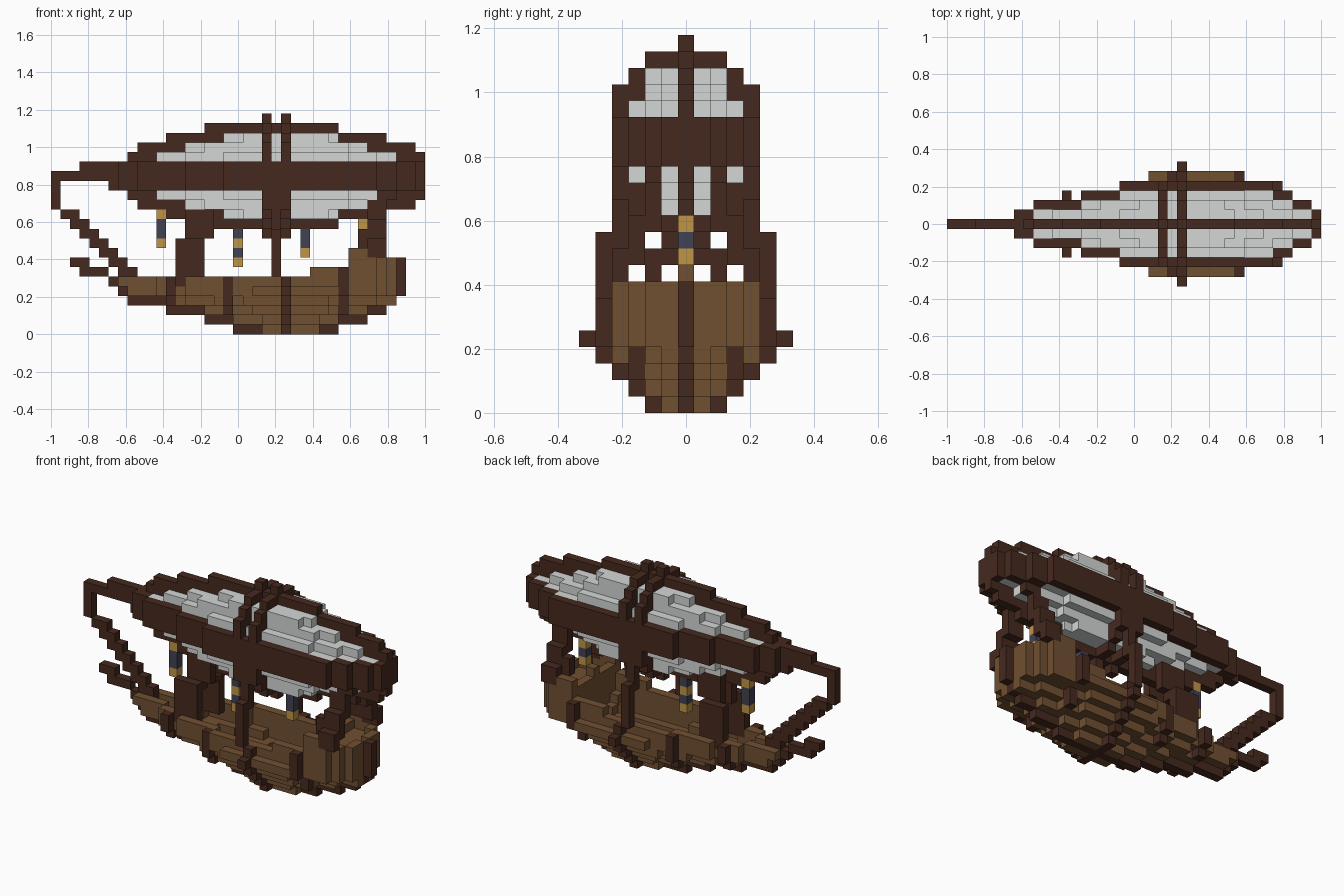
import bpy
import bmesh
from mathutils import Vector

if "Cube" in bpy.data.objects:
    bpy.data.objects.remove(bpy.data.objects["Cube"], do_unlink=True)

UNIT = 2 / 39          # edge of one block
cells = {}             # (i, j, k) -> part name
colours = {}           # part name -> material


def material(name, rgb):
    mat = bpy.data.materials.new(name)
    mat.use_nodes = True
    mat.diffuse_color = (*rgb, 1)
    mat.node_tree.nodes["Principled BSDF"].inputs["Base Color"].default_value = (*rgb, 1)
    return mat


dark_wood = material("dark wood", (0.06, 0.022, 0.013))
plank_wood = material("plank wood", (0.165, 0.08, 0.032))
canvas = material("pale canvas", (0.66, 0.68, 0.67))
brass = material("brass", (0.53, 0.3, 0.064))
slate = material("slate blue", (0.052, 0.054, 0.085))


def box(part, mat, i, j, k):
    """Fill inclusive block ranges, mirrored across the centre plane."""
    colours[part] = mat
    for a in range(i[0], i[1] + 1):
        for b in range(j[0], j[1] + 1):
            for c in range(k[0], k[1] + 1):
                cells[a, b, c] = cells[a, -b, c] = part


def shape(steps):
    """Stepped plan outline: half width for each i."""
    width = {}
    for first, last, w in steps:
        for i in range(first, last + 1):
            width[i] = max(w, width.get(i, 0))
    return width


def layer(part, mat, steps, k):
    for i, w in shape(steps).items():
        box(part, mat, (i, i), (0, w), (k, k))


def rim(part, mat, steps, k):
    """Only the outline of a stepped plan."""
    width = shape(steps)
    for i, w in width.items():
        inner = min(width.get(i - 1, -1), width.get(i + 1, -1), w - 1)
        box(part, mat, (i, i), (max(inner + 1, 0), w), (k, k))


# Hull: stepped layers, raised sides and stern deck
hull_plans = [
    [(22, 27, 1)],
    [(19, 29, 1), (22, 27, 2)],
    [(16, 32, 1), (18, 30, 2), (21, 28, 3)],
    [(12, 35, 1), (14, 33, 2), (17, 29, 3), (20, 28, 4)],
    [(8, 36, 0), (8, 35, 1), (11, 35, 2), (14, 34, 3), (19, 33, 4), (21, 29, 5)],
]
side_plan = [(7, 36, 0), (7, 35, 1), (11, 35, 2), (14, 34, 3), (19, 33, 4)]
castle_plan = [(31, 36, 0), (31, 35, 2), (31, 34, 3), (31, 33, 4)]
for k, plan in enumerate(hull_plans):
    layer("hull", plank_wood, plan, k)
rim("hull", plank_wood, side_plan, 5)
layer("stern_deck", plank_wood, castle_plan, 5)
layer("stern_deck", plank_wood, castle_plan, 6)
rim("stern_deck", plank_wood, castle_plan, 7)
box("stern_deck", plank_wood, (27, 30), (4, 4), (6, 6))
box("helm", plank_wood, (31, 31), (0, 0), (7, 8))
box("stern_deck", plank_wood, (31, 32), (4, 4), (8, 8))

# Keel, stem and sternpost
for k, ends in enumerate([(19, 29), (16, 32), (12, 34), (8, 35), (7, 10), (6, 8)]):
    box("keel", dark_wood, ends, (0, 0), (k, k))
box("sternpost", dark_wood, (36, 36), (0, 0), (4, 7))
box("prow", dark_wood, (3, 5), (0, 0), (6, 6))
box("prow", dark_wood, (2, 3), (0, 0), (7, 7))

# Open hold: keep a shell one block thick ahead of the stern deck
solid = set(cells)
for i, j, k in solid:
    around = {(i - 1, j, k), (i + 1, j, k), (i, j - 1, k), (i, j + 1, k), (i, j, k - 1)}
    if i < 31 and around <= solid and (i, j, 5) not in solid:
        del cells[i, j, k]

# Ribs stand one block proud of the hull sides
for i in (12, 18, 24, 30):
    for k in range(8):
        row = [j for (a, j, c), p in cells.items()
               if (a, c) == (i, k) and p in ("hull", "stern_deck")]
        if row:
            box("ribs", dark_wood, (i, i), (max(row) + 1, max(row) + 1), (k, k))
box("ribs", dark_wood, (24, 24), (0, 1), (0, 0))

# Balloon: pale canvas layers, mirrored above and below the belt
belt_plan = [(7, 38, 1), (9, 37, 2), (14, 35, 3), (18, 33, 4)]
canvas_plans = [
    [(11, 35, 1), (14, 33, 2), (18, 30, 3)],
    [(14, 32, 1), (16, 30, 2)],
    [(18, 29, 1), (20, 28, 2)],
]
MID = 16
for k in (15, 16, 17):
    layer("balloon", canvas, [(i, i, w - 1) for i, w in shape(belt_plan).items()], k)
    rim("belt", dark_wood, belt_plan, k)
for n, plan in enumerate(canvas_plans):
    for k in (MID + 2 + n, MID - 2 - n):
        layer("balloon", canvas, plan, k)

# Spine along the balloon's centre line
for n, ends in enumerate([(8, 38), (9, 37), (12, 34), (16, 29)]):
    for k in (MID + 2 + n, MID - 2 - n):
        box("spine", dark_wood, ends, (0, 0), (k, k))
box("spine", dark_wood, (7, 38), (0, 0), (15, 17))

# Twin hoops around the balloon
for i in (22, 24):
    for n, (inner, outer) in enumerate([(4, 4), (3, 4), (3, 3), (1, 2), (0, 0)]):
        for k in (MID + 2 + n, MID - 2 - n):
            box("hoops", dark_wood, (i, i), (inner, outer), (k, k))

# Bowsprit and stepped forestay
box("bowsprit", dark_wood, (0, 7), (0, 0), (16, 16))
box("bowsprit", dark_wood, (3, 7), (0, 0), (17, 17))
box("bowsprit", dark_wood, (6, 7), (0, 0), (15, 15))
box("forestay", dark_wood, (0, 0), (0, 0), (13, 15))
for n in range(7):
    box("forestay", dark_wood, (1 + n, 2 + n), (0, 0), (12 - n, 12 - n))

# Paired bow struts and side posts that carry the balloon
box("bow_struts", dark_wood, (13, 15), (2, 2), (5, 9))
box("bow_struts", dark_wood, (14, 15), (1, 1), (9, 9))
box("bow_struts", dark_wood, (14, 16), (1, 1), (10, 12))
box("side_posts", dark_wood, (23, 23), (5, 5), (6, 10))
box("side_posts", dark_wood, (23, 23), (4, 4), (10, 14))

# Stern struts lean outward toward the deck
box("stern_struts", dark_wood, (34, 35), (2, 2), (14, 14))
box("stern_struts", dark_wood, (33, 34), (2, 2), (11, 13))
box("stern_struts", dark_wood, (33, 34), (3, 3), (11, 11))
box("stern_struts", dark_wood, (32, 34), (3, 3), (9, 10))
box("stern_struts", dark_wood, (33, 34), (4, 4), (8, 9))

# Hanging lanterns: brass caps and slate bodies, from the bottom up
for i, bottom, pattern in [(11, 9, "bssb"), (19, 7, "bsbs"), (26, 8, "bss"), (32, 9, "bsb")]:
    for n, kind in enumerate(pattern):
        name, mat = ("lantern_caps", brass) if kind == "b" else ("lantern_bodies", slate)
        box(name, mat, (i, i), (0, 0), (bottom + n, bottom + n))

# Turn each part's outer block faces into a mesh
for part, mat in colours.items():
    bm = bmesh.new()
    for cell in [c for c, p in cells.items() if p == part]:
        centre = Vector((cell[0] - 19, cell[1], cell[2] + 0.5))
        for axis in range(3):
            for sign in (-1, 1):
                normal = Vector((0, 0, 0))
                normal[axis] = sign
                if tuple(int(c + d) for c, d in zip(cell, normal)) in cells:
                    continue
                u = Vector((0, 0, 0))
                u[(axis + 1) % 3] = 0.5
                v = normal.cross(u)
                mid = centre + normal / 2
                bm.faces.new([bm.verts.new((mid + o) * UNIT)
                              for o in (-u - v, u - v, u + v, v - u)])
    bmesh.ops.remove_doubles(bm, verts=bm.verts, dist=UNIT / 100)
    mesh = bpy.data.meshes.new(part)
    bm.to_mesh(mesh)
    bm.free()
    mesh.materials.append(mat)
    bpy.context.collection.objects.link(bpy.data.objects.new(part, mesh))
